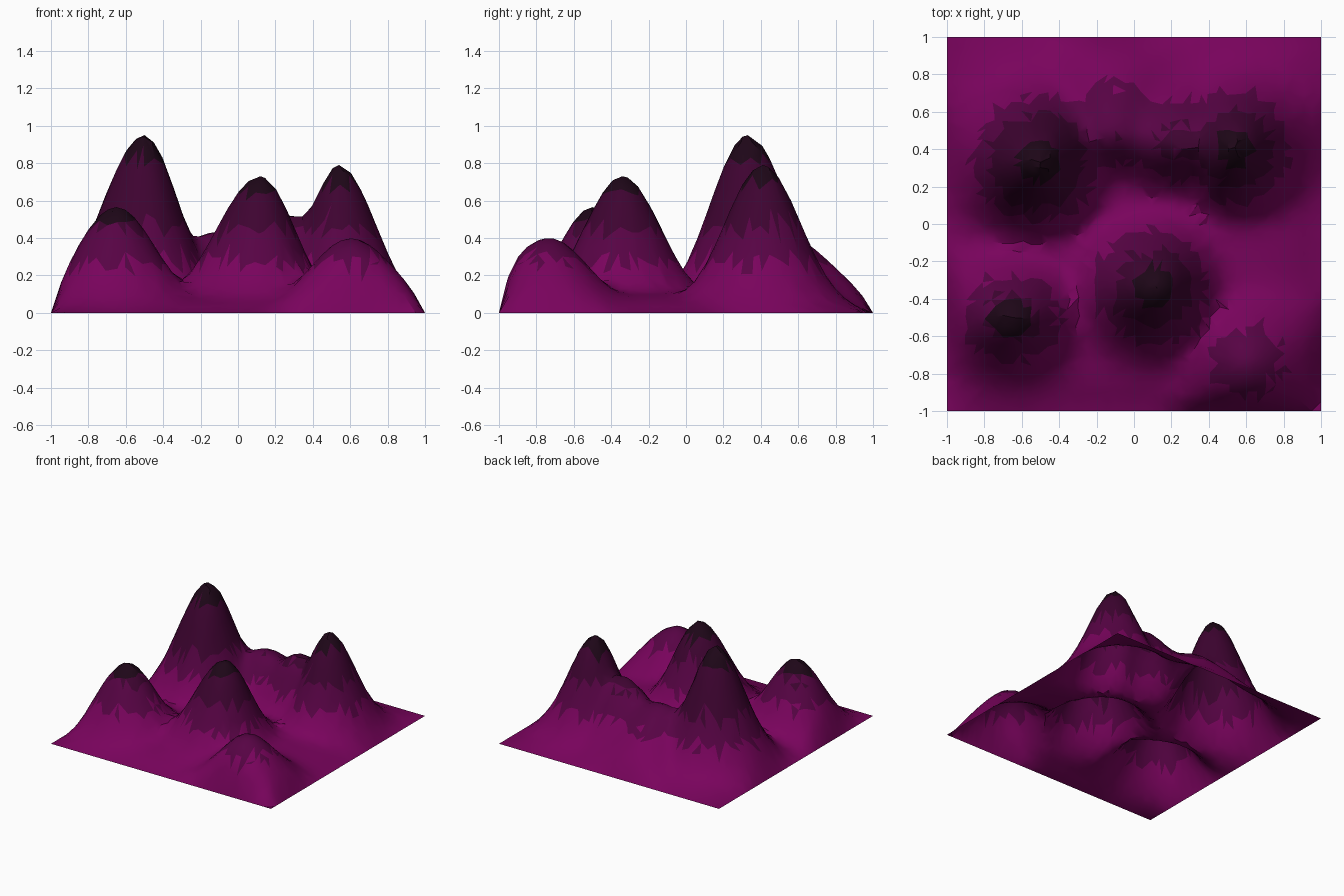
import bpy, bmesh, math, random

if "Cube" in bpy.data.objects:
    bpy.data.objects.remove(bpy.data.objects["Cube"])

random.seed(4)
N = 40

# Hills: x, y, height, half-height widths (left, right, front, back)
HILLS = [
    (-0.50, 0.33, 0.95, .27, .22, .24, .26),
    (0.54, 0.41, 0.79, .19, .23, .24, .24),
    (0.12, -0.34, 0.73, .28, .22, .25, .25),
    (-0.65, -0.50, 0.565, .26, .25, .22, .22),
    (0.60, -0.73, 0.40, .25, .28, .32, .25),
    (-0.12, 0.49, 0.43, .26, .30, .19, .34),   # ridge between the back hills
    (0.26, 0.43, 0.52, .27, .20, .19, .24),    # shoulder of that ridge
]


def bell(hill, x, y):
    px, py, h, l, r, f, b = hill
    u = (x - px) / (l if x < px else r)
    v = (y - py) / (f if y < py else b)
    return h * 2 ** -(u * u + v * v)


def height(x, y):
    edge = (1 - abs(x) ** 22) * (1 - abs(y) ** 22)
    floor = 0.11 * (1 - x ** 4) * (1 - y ** 4)
    total = floor ** 3.5 + sum(bell(k, x, y) ** 3.5 for k in HILLS)
    return max(0, edge) * total ** (1 / 3.5)


def material(name, rgb):
    m = bpy.data.materials.new(name)
    m.diffuse_color = (*rgb, 1)
    m.use_nodes = True
    m.node_tree.nodes["Principled BSDF"].inputs["Base Color"].default_value = m.diffuse_color
    return m


# Irregular triangulated sheet, open underneath
bm = bmesh.new()
bmesh.ops.create_grid(bm, x_segments=N, y_segments=N, size=1)
summits = []
for k in HILLS[:4]:
    v = min(bm.verts, key=lambda q: math.hypot(q.co.x - k[0], q.co.y - k[1]))
    v.co.x, v.co.y = k[0], k[1]
    summits.append(v)
for v in bm.verts:
    x, y = v.co.x, v.co.y
    if max(abs(x), abs(y)) < 0.999 and v not in summits:
        x += random.uniform(-.012, .012)
        y += random.uniform(-.012, .012)
    v.co = (x, y, height(x, y))
for f in list(bm.faces):
    a, b, c, d = f.verts[:]
    if random.random() < 0.5:
        bmesh.utils.face_split(f, a, c)
    else:
        bmesh.utils.face_split(f, b, d)

# Colour bands by height, with a dark cap on each of the main summits
for f in bm.faces:
    c = f.calc_center_median()
    hill = max(HILLS, key=lambda k: bell(k, c.x, c.y))
    z = c.z + random.uniform(-.05, .05)
    cap = hill in HILLS[:4] and c.z > .86 * hill[2]
    f.material_index = 3 if cap else 2 if z > .46 else 1 if z > .27 else 0

mesh = bpy.data.meshes.new("mountain_terrain")
bm.to_mesh(mesh)
bm.free()
for name, rgb in (("foot", (.19, .001, .108)), ("lower_slope", (.095, .001, .058)),
                  ("upper_slope", (.048, .001, .03)), ("summit", (.013, .002, .009))):
    mesh.materials.append(material(name, rgb))
terrain = bpy.data.objects.new("mountain_terrain", mesh)
bpy.context.collection.objects.link(terrain)
bpy.context.view_layer.objects.active = terrain
terrain.select_set(True)
bpy.ops.object.shade_smooth_by_angle(angle=math.radians(35))
